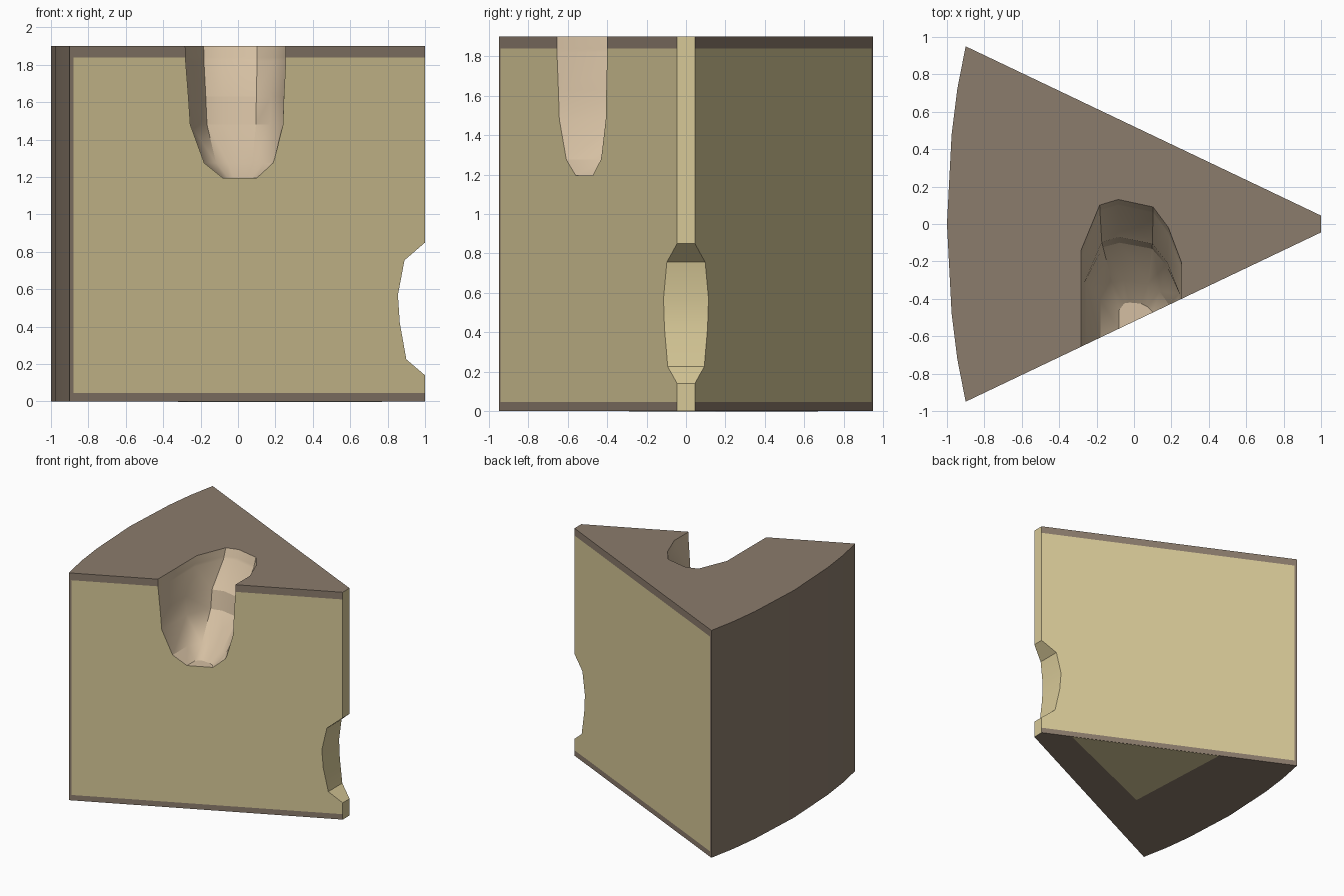
import bpy, bmesh, math
from mathutils import Vector

if "Cube" in bpy.data.objects:
    bpy.data.objects.remove(bpy.data.objects["Cube"])


def material(name, rgb):
    m = bpy.data.materials.new(name)
    m.diffuse_color = (*rgb, 1)
    m.use_nodes = True
    m.node_tree.nodes["Principled BSDF"].inputs["Base Color"].default_value = m.diffuse_color
    return m


MATS = [material("cheese", (0.68, 0.58, 0.31)),
        material("rind", (0.26, 0.20, 0.15)),
        material("hole", (0.66, 0.52, 0.36))]


def loft(name, rings, mat=0):
    """Closed solid through rings that share one point count."""
    bm = bmesh.new()
    loops = [[bm.verts.new(p) for p in r] for r in rings]
    n = len(loops[0])
    for a, b in zip(loops, loops[1:]):
        for i in range(n):
            j = (i + 1) % n
            bm.faces.new((a[i], a[j], b[j], b[i]))
    bm.faces.new(loops[0][::-1])
    bm.faces.new(loops[-1])
    bmesh.ops.recalc_face_normals(bm, faces=bm.faces)
    for f in bm.faces:
        f.material_index = mat
    me = bpy.data.meshes.new(name)
    bm.to_mesh(me)
    bm.free()
    for m in MATS:
        me.materials.append(m)
    ob = bpy.data.objects.new(name, me)
    bpy.context.collection.objects.link(ob)
    return ob


# Wedge body: curved outer side, blunt tip
half = [(-0.90, 0.95), (-0.945, 0.72), (-0.975, 0.48)]
outline = ([(1, -0.045), (1, 0.045)] + half + [(-1, 0)]
           + [(x, -y) for x, y in reversed(half)])
wedge = loft("cheese_wedge", [[(x, y, z) for x, y in outline] for z in (0, 1.9)])


# Scooped hole in the top front: z, left, right, back, corner rounding
def scoop_ring(z, l, r, b, c):
    pts = [(l, -1), (l, b - 0.27 * c), (0.65 * l, b - 0.03 * c), (0.3 * l, b),
           (0.4 * r, b - 0.04 * c), (0.72 * r, b - 0.15 * c), (r, b - 0.34 * c), (r, -1)]
    return [(x, y, z) for x, y in pts]


scoop = loft("scoop_cutter", [scoop_ring(*s) for s in (
    (1.195, -0.08, 0.10, -0.42, 0.15), (1.275, -0.18, 0.19, -0.30, 0.4),
    (1.48, -0.255, 0.24, -0.10, 0.8), (1.63, -0.265, 0.245, -0.07, 0.9),
    (1.82, -0.28, 0.255, 0.10, 1), (2.0, -0.285, 0.255, 0.17, 1))], 2)

# Bite out of the tip edge
bite_profile = [(1.1, 0.08), (1, 0.14), (0.9, 0.225), (0.865, 0.42),
                (0.855, 0.57), (0.89, 0.755), (1, 0.85), (1.1, 0.94)]
bite = loft("bite_cutter", [[(x, y, z) for x, z in bite_profile] for y in (-0.4, 0.4)])

for cutter in (scoop, bite):
    mod = wedge.modifiers.new(cutter.name, 'BOOLEAN')
    mod.operation = 'DIFFERENCE'
    mod.solver = 'EXACT'
    mod.object = cutter
    cutter.hide_render = True
bpy.context.view_layer.objects.active = wedge
wedge.select_set(True)
for mod in list(wedge.modifiers):
    bpy.ops.object.modifier_apply(modifier=mod.name)
for cutter in (scoop, bite):
    bpy.data.objects.remove(cutter)

# Rind bands along top, bottom and outer side
bm = bmesh.new()
bm.from_mesh(wedge.data)
for co, no in (((0, 0, 0.045), (0, 0, 1)), ((0, 0, 1.84), (0, 0, 1)),
               ((-0.88, 0, 0), (1, 0, 0))):
    bmesh.ops.bisect_plane(bm, geom=bm.verts[:] + bm.edges[:] + bm.faces[:],
                           plane_co=co, plane_no=no, dist=1e-5)
bm.normal_update()
for f in bm.faces:
    c = f.calc_center_median()
    if f.material_index == 2 or f.normal.x > 0.99:
        continue
    f.material_index = int(c.z > 1.84 or c.z < 0.045 or c.x < -0.88)
bm.to_mesh(wedge.data)
bm.free()
bpy.ops.object.shade_smooth_by_angle(angle=math.radians(28))

# Bare cheese patch underneath
loft("underside_patch", [[(x, y, z) for x, y in ((0.77, 0.15), (-0.32, 0.67), (-0.27, -0.29))]
                         for z in (-0.002, 0.002)])
